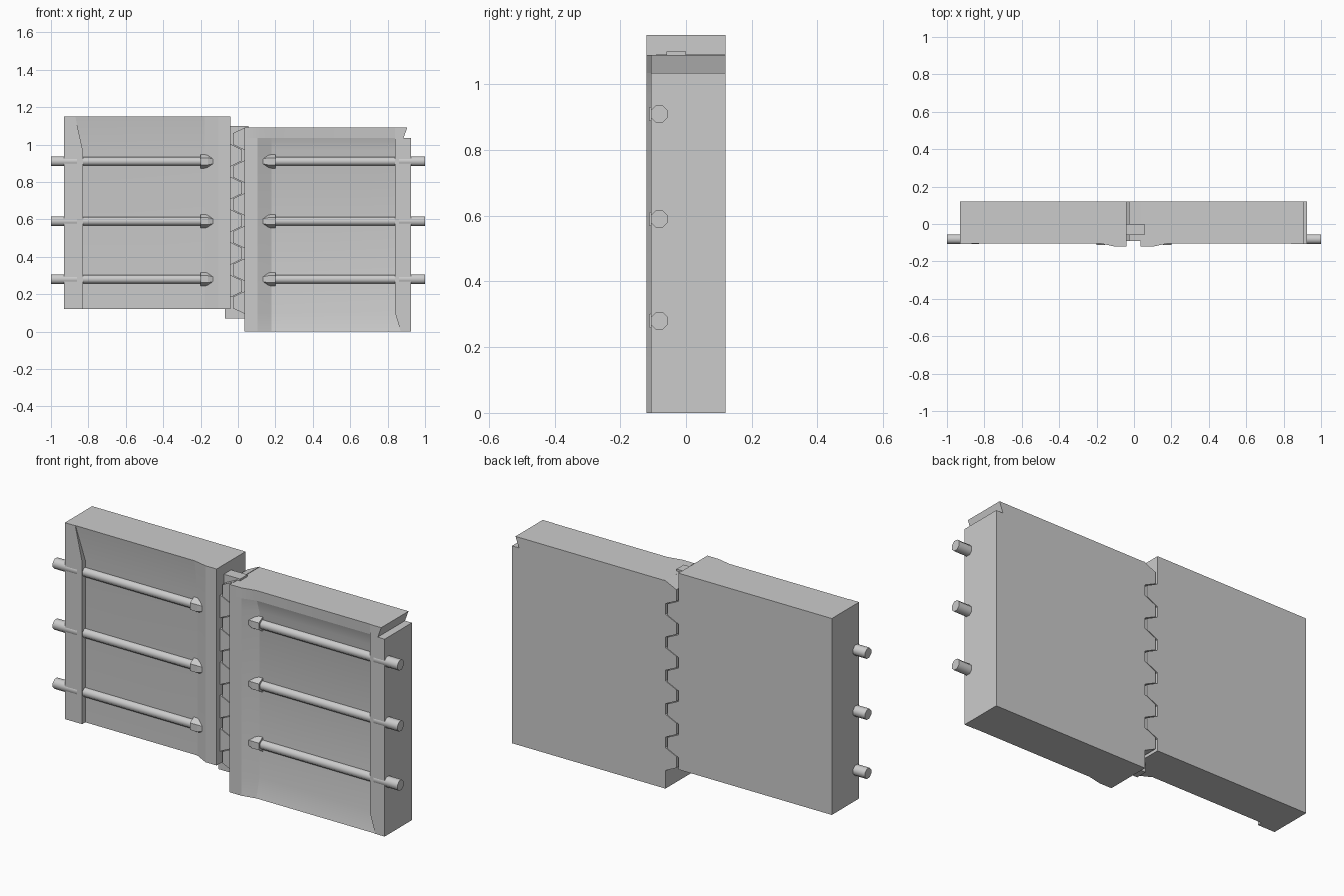
import bpy, bmesh, math
from mathutils import Matrix

if "Cube" in bpy.data.objects:
    bpy.data.objects.remove(bpy.data.objects["Cube"])


def finish(bm, name, angle=None):
    bmesh.ops.recalc_face_normals(bm, faces=bm.faces)
    me = bpy.data.meshes.new(name)
    bm.to_mesh(me)
    bm.free()
    ob = bpy.data.objects.new(name, me)
    bpy.context.collection.objects.link(ob)
    if angle:
        bpy.ops.object.select_all(action='DESELECT')
        ob.select_set(True)
        bpy.context.view_layer.objects.active = ob
        bpy.ops.object.shade_smooth_by_angle(angle=math.radians(angle))
    return ob


def loft(name, rings, angle=None):
    """Skin a list of equal-length rings of points and cap both ends."""
    bm = bmesh.new()
    vs = [[bm.verts.new(p) for p in r] for r in rings]
    n = len(vs[0])
    for a, b in zip(vs, vs[1:]):
        for i in range(n):
            j = (i + 1) % n
            bm.faces.new((a[i], a[j], b[j], b[i]))
    bm.faces.new(vs[0])
    bm.faces.new(vs[-1])
    return finish(bm, name, angle)


def box(name, x0, x1, y0, y1, z0, z1):
    return loft(name, [[(x0, y0, z), (x1, y0, z), (x1, y1, z), (x0, y1, z)]
                       for z in (z0, z1)])


def slab(name, s, inner, levels):
    """Door leaf: each level is (z, outer x, frame inner x, recess y)."""
    rings = []
    for z, xo, xw, rec in levels:
        prof = [(xo, .12), (inner, .12), (inner, -.12), (.105, -.12),
                (.18, rec), (xw, rec), (xw, -.106), (xo, -.106)]
        rings.append([(s * x, y, z) for x, y in prof])
    loft(name, rings, 20)


# Door leaves
slab("left_leaf", -1, .04, [(.12, .93, .83, -.08), (.97, .93, .83, -.08),
                            (1.15, .93, .87, -.104)])
slab("right_leaf", 1, .035, [(0, .925, .87, -.104), (.10, .925, .84, -.08),
                             (.97, .925, .84, -.08), (1.035, .925, .84, -.1),
                             (1.035, .885, .84, -.1), (1.09, .905, .84, -.104)])


# Interlocking teeth along the seam
def tooth(name, xb, xt, zc, hb, ht, y0, y1):
    loft(name, [[(xb, y, zc - hb), (xt, y, zc - ht), (xt, y, zc + ht), (xb, y, zc + hb)]
                for y in (y0, y1)])


for k in range(6):
    zl = .155 + k * .175
    for part, y0, y1 in (("front", -.09, -.06), ("back", 0, .12)):
        if k < 5:
            tooth(f"left_tooth_{part}_{k}", -.045, .022, zl + .0875, .062, .03, y0, y1)
        tooth(f"right_tooth_{part}_{k}", .04, -.028, zl, .062, .03, y0, y1)

# Seam rail with its end plates
box("seam_rail", -.041, .036, -.06, 0, .09, 1.09)
box("top_end_plate", -.04, .055, -.06, 0, 1.085, 1.10)
box("bottom_end_plate", -.07, .035, -.06, 0, .07, .12)


# Locking rods with pointed ends
def ring(x, r, zc, n=8, yc=-.081):
    return [(x, yc + r * math.cos(2 * math.pi * (i + .5) / n),
             zc + r * math.sin(2 * math.pi * (i + .5) / n)) for i in range(n)]


for side, s in (("left", -1), ("right", 1)):
    for k, z in enumerate((.28, .59, .91)):
        loft(f"{side}_rod_{k}", [ring(s * x, r, z) for x, r in
             ((1, .028), (.86, .028), (.86, .0245), (.17, .0245))], 50)
        loft(f"{side}_rod_tip_{k}", [ring(s * x, r, z, 6) for x, r in
             ((.2, .037), (.16, .037), (.105, .015))])
